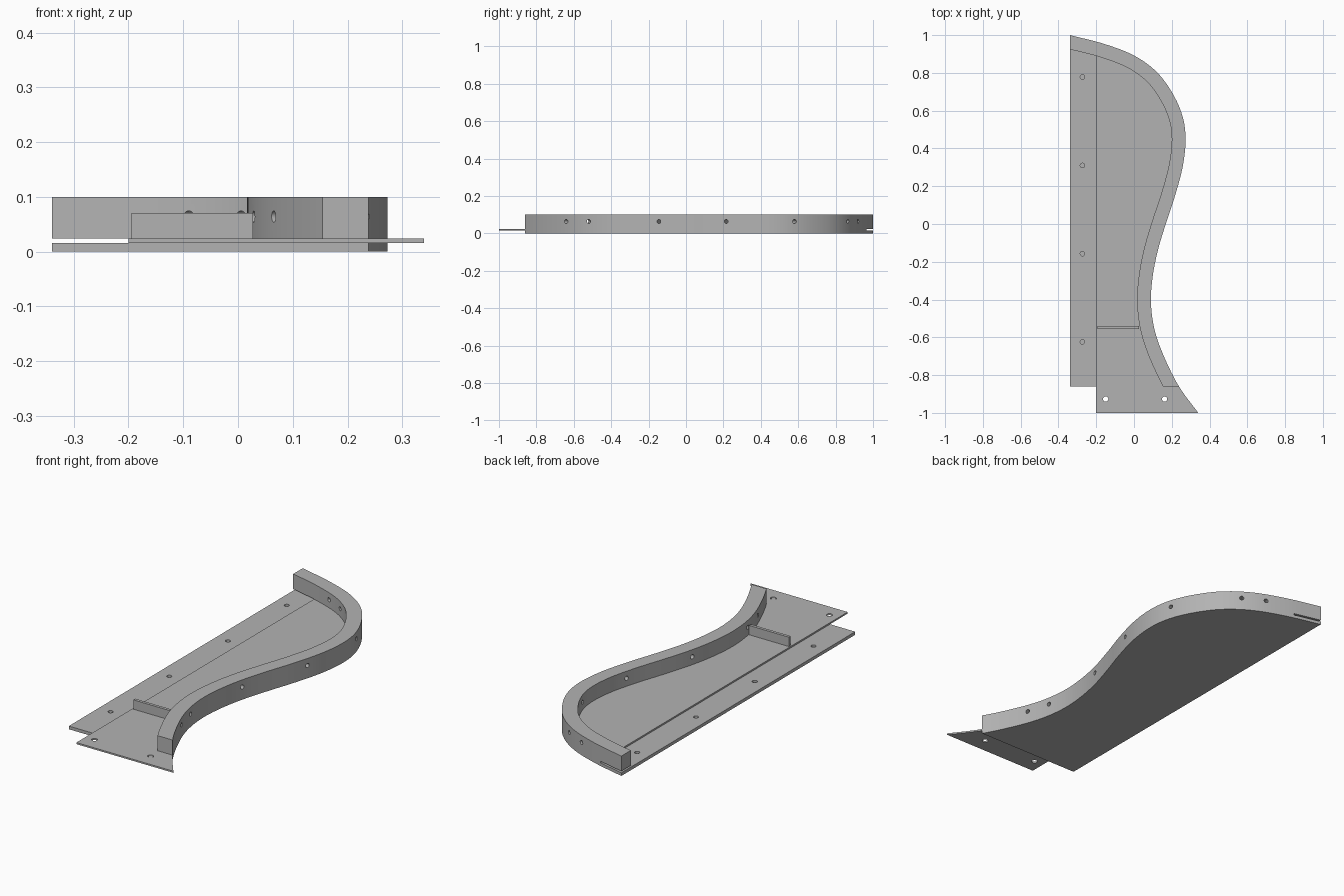
import bpy, bmesh, math
from mathutils import Vector, Matrix

if "Cube" in bpy.data.objects:
    bpy.data.objects.remove(bpy.data.objects["Cube"])

grey = bpy.data.materials.new("plain grey")
grey.diffuse_color = (0.45, 0.45, 0.45, 1)
grey.use_nodes = True
grey.node_tree.nodes["Principled BSDF"].inputs["Base Color"].default_value = grey.diffuse_color

LEFT, FRONT, WALL = -0.34, -0.86, 0.073
BASE_TOP, SHEET_TOP, RAIL_TOP = 0.016, 0.024, 0.10

# control points of the S-shaped outer edge, back left to front right
CTRL = [(-0.34, 1.0), (-0.16, 0.954), (0.0, 0.892), (0.12, 0.805), (0.205, 0.69),
        (0.257, 0.57), (0.273, 0.45), (0.259, 0.31), (0.219, 0.155), (0.168, 0.0),
        (0.125, -0.145), (0.098, -0.285), (0.09, -0.42), (0.109, -0.56),
        (0.158, -0.70), (0.238, -0.86), (0.34, -1.0)]


def spline(pts, n=6):
    p = [Vector(q) for q in pts]
    p = [2 * p[0] - p[1]] + p + [2 * p[-1] - p[-2]]
    out = []
    for a, b, c, d in zip(p, p[1:], p[2:], p[3:]):
        for i in range(n):
            t = i / n
            out.append(0.5 * (2 * b + (c - a) * t + (2 * a - 5 * b + 4 * c - d) * t * t
                              + (3 * b - a - 3 * c + d) * t ** 3))
    return out + [p[-2]]


def normals(pts):
    # outward direction at each point of the edge
    res = []
    for i in range(len(pts)):
        t = (pts[min(i + 1, len(pts) - 1)] - pts[max(i - 1, 0)]).normalized()
        res.append(Vector((-t.y, t.x)))
    return res


def clip(pts, axis, limit):
    # keep the part of a path at or above the limit on one axis
    out = []
    for a, b in zip(pts, pts[1:]):
        if a[axis] >= limit:
            out.append(a)
        if (a[axis] - limit) * (b[axis] - limit) < 0:
            out.append(a.lerp(b, (limit - a[axis]) / (b[axis] - a[axis])))
    if pts[-1][axis] >= limit:
        out.append(pts[-1])
    return out


def finish(bm, name):
    bmesh.ops.recalc_face_normals(bm, faces=bm.faces)
    me = bpy.data.meshes.new(name)
    bm.to_mesh(me)
    bm.free()
    me.materials.append(grey)
    ob = bpy.data.objects.new(name, me)
    bpy.context.collection.objects.link(ob)
    return ob


def prism(name, outline, z0, z1):
    bm = bmesh.new()
    face = bm.faces.new([bm.verts.new((p[0], p[1], z0)) for p in outline])
    ext = bmesh.ops.extrude_face_region(bm, geom=[face])["geom"]
    top = [v for v in ext if isinstance(v, bmesh.types.BMVert)]
    bmesh.ops.translate(bm, verts=top, vec=(0, 0, z1 - z0))
    return finish(bm, name)


def drill(ob, holes, radius, depth):
    # holes: list of (centre, axis)
    bm = bmesh.new()
    for pos, axis in holes:
        rot = Vector(axis).to_track_quat('Z', 'Y').to_matrix().to_4x4()
        bmesh.ops.create_cone(bm, cap_ends=True, segments=20, radius1=radius, radius2=radius,
                              depth=depth, matrix=Matrix.Translation(pos) @ rot)
    cutter = finish(bm, "hole_cutter")
    cutter.hide_render = True
    mod = ob.modifiers.new("holes", 'BOOLEAN')
    mod.operation, mod.object, mod.solver = 'DIFFERENCE', cutter, 'EXACT'
    bpy.context.view_layer.objects.active = ob
    bpy.ops.object.modifier_apply(modifier=mod.name)
    bpy.data.objects.remove(cutter)


outer = spline(CTRL)
norm = normals(outer)
inner = [p - n * WALL for p, n in zip(outer, norm)]
outer_cut = clip(outer, 1, FRONT)
inner_cut = clip(clip(inner, 0, LEFT), 1, FRONT)

# thick base plate with blind holes along the straight side
base = prism("base_plate", outer_cut + [Vector((LEFT, FRONT))], 0, BASE_TOP)
drill(base, [((-0.273, y, BASE_TOP), (0, 0, 1)) for y in (0.778, 0.31, -0.157, -0.624)],
      0.012, 0.024)

# thin sheet that sticks out at the front, with two through holes
sheet = prism("thin_sheet", clip(outer, 0, -0.2) + [Vector((-0.2, -1.0))],
              BASE_TOP, SHEET_TOP)
drill(sheet, [((x, -0.927, 0.02), (0, 0, 1)) for x in (-0.15, 0.162)], 0.014, 0.1)

# curved rail with cross holes square to its wall
rail = prism("curved_rail", outer_cut + inner_cut[::-1], SHEET_TOP, RAIL_TOP)
holes = []
for y in (0.92, 0.865, 0.58, 0.215, -0.145, -0.52, -0.64):
    i = min(range(len(outer)), key=lambda k: abs(outer[k].y - y))
    j = i + 1 if outer[i].y > y else i - 1
    p = outer[i].lerp(outer[j], (y - outer[i].y) / (outer[j].y - outer[i].y))
    c = p - norm[i] * WALL / 2
    holes.append(((c.x, c.y, 0.064), (norm[i].x, norm[i].y, 0)))
drill(rail, holes, 0.0105, 0.12)

# small upright stop bar
stop = prism("stop_bar", [(-0.194, -0.556), (0.027, -0.556), (0.027, -0.541), (-0.194, -0.541)],
             SHEET_TOP, 0.071)

# smooth curved walls, sharp rims
for ob in (base, sheet, rail, stop):
    bpy.ops.object.select_all(action='DESELECT')
    ob.select_set(True)
    bpy.context.view_layer.objects.active = ob
    bpy.ops.object.shade_smooth_by_angle(angle=math.radians(30))
